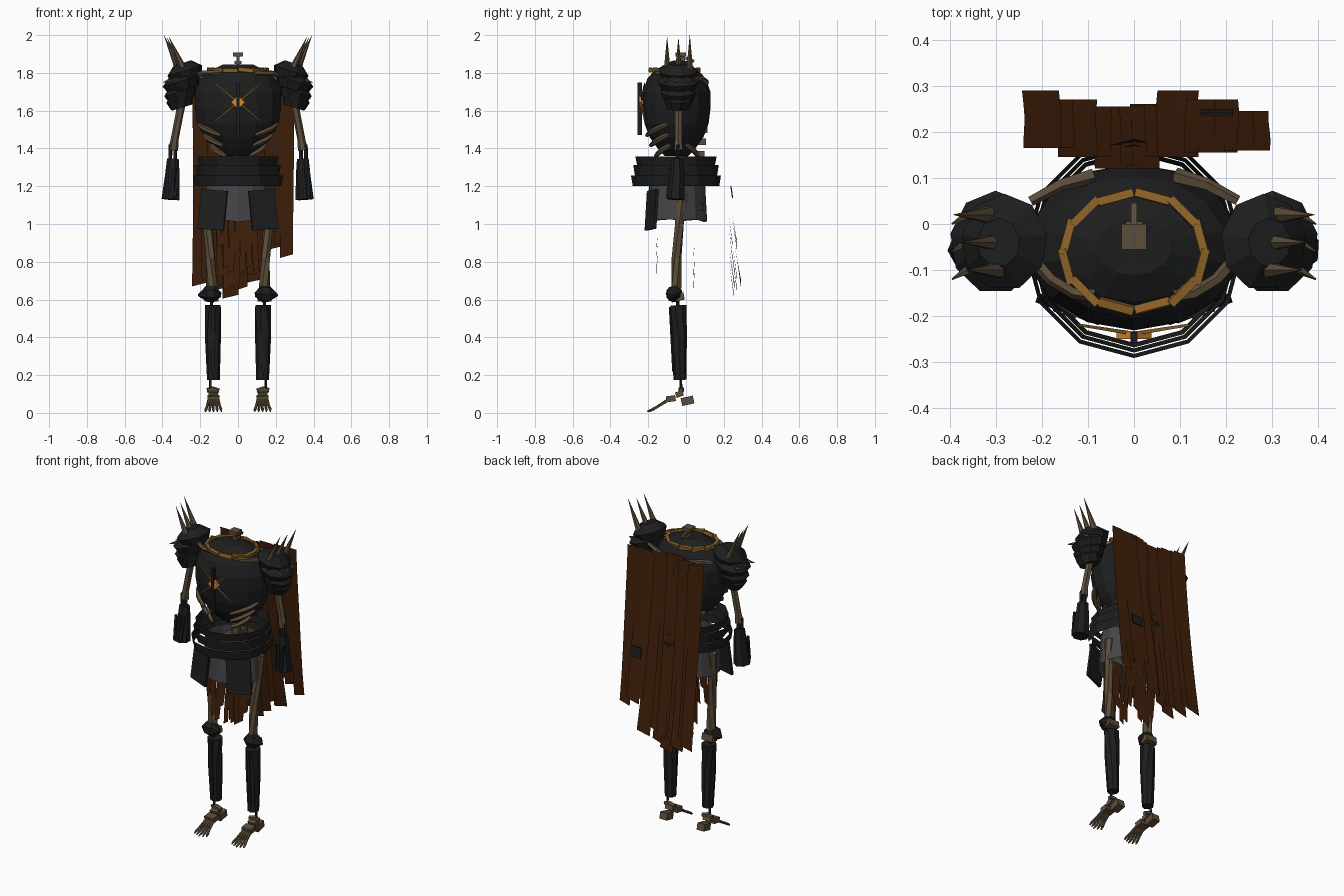
import bpy, bmesh, math, random
from math import sin, cos, pi, radians
from mathutils import Vector, Matrix, Euler

random.seed(4)
if "Cube" in bpy.data.objects:
    bpy.data.objects.remove(bpy.data.objects["Cube"])


def material(name, rgb):
    m = bpy.data.materials.new(name)
    m.use_nodes = True
    m.diffuse_color = (*rgb, 1)
    m.node_tree.nodes["Principled BSDF"].inputs["Base Color"].default_value = (*rgb, 1)
    return m


BLACK = material("black armour", (0.0125, 0.0128, 0.0133))
GREY = material("grey skirt", (0.06, 0.06, 0.067))
BONE = material("old bone", (0.108, 0.075, 0.041))
CLOTH = material("brown cloth", (0.05, 0.0135, 0.0028))
GOLD = material("dull gold", (0.28, 0.13, 0.02))
ORANGE = material("orange gem", (0.68, 0.24, 0.035))


def finish(name, bm, mat, recalc=True):
    if recalc:
        bmesh.ops.recalc_face_normals(bm, faces=bm.faces[:])
    mesh = bpy.data.meshes.new(name)
    bm.to_mesh(mesh)
    bm.free()
    mesh.materials.append(mat)
    ob = bpy.data.objects.new(name, mesh)
    bpy.context.collection.objects.link(ob)
    return ob


def box(name, loc, size, mat, rot=(0, 0, 0)):
    bm = bmesh.new()
    turn = Euler([radians(a) for a in rot]).to_matrix().to_4x4()
    bmesh.ops.create_cube(bm, size=1, matrix=Matrix.Translation(loc) @ turn @ Matrix.Diagonal((*size, 1)))
    return finish(name, bm, mat)


def tube(name, pts, radii, mat, sides=6):
    """Faceted tube along a path, with one radius per point."""
    bm = bmesh.new()
    pts = [Vector(p) for p in pts]
    rings = []
    for i, p in enumerate(pts):
        d = (pts[min(i + 1, len(pts) - 1)] - pts[max(i - 1, 0)]).normalized()
        q = d.to_track_quat('Z', 'Y')
        rings.append([bm.verts.new(p + q @ Vector((cos(a), sin(a), 0)) * radii[i])
                      for a in (2 * pi * (k + 0.5) / sides for k in range(sides))])
    for a, b in zip(rings, rings[1:]):
        for k in range(sides):
            n = (k + 1) % sides
            bm.faces.new((a[k], a[n], b[n], b[k]))
    bm.faces.new(rings[0][::-1])
    bm.faces.new(rings[-1])
    return finish(name, bm, mat)


def lathe(name, profile, mat, centre, yscale=1, sides=12, caps=False, ragged=0):
    """Profile of (radius, z) swept about a vertical axis; a vertex faces the front."""
    bm = bmesh.new()
    rings = []
    for i, (r, z) in enumerate(profile):
        rings.append([bm.verts.new((centre[0] + r * sin(a), centre[1] - yscale * r * cos(a),
                                    z + (random.uniform(0, ragged) if i == 0 else 0)))
                      for a in (2 * pi * k / sides for k in range(sides))])
    for a, b in zip(rings, rings[1:]):
        for k in range(sides):
            n = (k + 1) % sides
            bm.faces.new((a[k], a[n], b[n], b[k]))
    if caps:
        bm.faces.new(rings[0][::-1])
        bm.faces.new(rings[-1])
    return finish(name, bm, mat, caps)


def strip(name, x0, x1, top, bottom, mat, rows=6, sway=0.006):
    """Hanging cloth strip from top (y, z) to bottom (y, z), with a torn end."""
    bm = bmesh.new()
    rows_v = []
    for i in range(rows + 1):
        t = i / rows
        dx = sway * sin(t * 5 + x0 * 30) * t
        y = top[0] + (bottom[0] - top[0]) * t ** 1.25
        z = top[1] + (bottom[1] - top[1]) * t
        tear = 0.02 if i == rows else 0
        rows_v.append((bm.verts.new((x0 + dx, y, z)), bm.verts.new((x1 + dx, y, z + tear))))
    for (a, b), (c, d) in zip(rows_v, rows_v[1:]):
        bm.faces.new((a, b, d, c))
    return finish(name, bm, mat, False)


# Chest armour
AXIS = (0, -0.05)
CHEST = [(.08, 1.36), (.13, 1.40), (.185, 1.46), (.22, 1.53), (.235, 1.62), (.233, 1.70),
         (.2, 1.77), (.155, 1.81), (.08, 1.845)]
lathe("chest_armour", CHEST, BLACK, AXIS, 0.77, 14, True)

# Gold collar of bent links
for k in range(12):
    a = 2 * pi * (k + 0.5) / 12
    box(f"collar_link_{k}", (0.15 * sin(a), -0.06 - 0.122 * cos(a), 1.814), (0.078, 0.018, 0.022),
        GOLD, (random.uniform(-15, 15), random.uniform(-6, 6), math.degrees(a)))

# Neck bones and spine
box("neck_stalk", (0, -0.02, 1.87), (0.014, 0.03, 0.05), BONE)
box("neck_base", (0, -0.015, 1.855), (0.036, 0.04, 0.016), BONE)
box("neck_vertebra", (0, -0.028, 1.897), (0.055, 0.055, 0.022), BONE)
box("neck_spur", (0, 0.02, 1.87), (0.012, 0.05, 0.015), BONE, (-20, 0, 0))
for k in range(9):
    box(f"vertebra_{k}", (0, 0.096 - 0.03 * abs(k - 5) / 4, 1.24 + 0.065 * k), (0.018, 0.05, 0.035), BONE)

# Chest emblem
box("emblem_bar", (0, -0.246, 1.61), (0.016, 0.024, 0.28), BLACK)
box("emblem_gem", (0, -0.241, 1.645), (0.053, 0.018, 0.053), ORANGE, (0, 45, 0))
for s in (1, -1):
    for end in (1, -1):
        tube(f"emblem_ray_{s}_{end}", [(0, -0.238, 1.645), (s * 0.12, -0.219, 1.645 + end * 0.1)],
             [0.006, 0.004], GOLD, 4)

# Collar bones, shoulder blades and ribs
for s in (1, -1):
    tube(f"collar_bone_{s}", [(s * .215, -.08, 1.79), (s * .18, -.12, 1.80), (s * .13, -.15, 1.80), (s * .085, -.155, 1.805)],
         [.014, .013, .013, .016], BONE, 5)
    tube(f"shoulder_blade_{s}", [(s * .225, .05, 1.77), (s * .16, .085, 1.77), (s * .09, .105, 1.75)],
         [.012, .014, .018], BONE, 5)
    for k, (z, r) in enumerate(((1.50, .214), (1.445, .187), (1.39, .15))):
        spans = {"front": (25, 75), "back": (115, 160)} if k == 2 else {"front": (25, 75)}
        for part, (a0, a1) in spans.items():
            path = []
            for i in range(5):
                a = radians(a0 + (a1 - a0) * i / 4)
                lift = 0.06 * (i / 4 if part == "front" else 1 - i / 4) - 0.03
                path.append((s * r * sin(a), -0.05 - 0.81 * r * cos(a), z + lift))
            tube(f"rib_{part}_{k}_{s}", path, [.010, .014, .015, .014, .010], BONE, 5)

# Waist bands, each flaring upward, then skirt and front plates
for k, (r0, r1, z0, z1) in enumerate(((.229, .238, 1.20, 1.257), (.217, .226, 1.252, 1.312), (.205, .215, 1.306, 1.357))):
    lathe(f"waist_band_{k}", [(r0, z0), (r1, z1)], BLACK, (0, -0.053))
lathe("skirt", [(.185, 1.01), (.178, 1.12), (.17, 1.25)], GREY, (0, -0.047), 0.86, 14, ragged=0.015)
lathe("pelvis", [(.05, 1.08), (.1, 1.13), (.11, 1.2), (.05, 1.26)], BONE, (0, -0.03), 0.6, 8, True)
lathe("lumbar_bone", [(.03, 1.2), (.03, 1.38)], BONE, (0, -0.02), 1, 6, True)
for s in (1, -1):
    box(f"front_plate_{s}", (s * 0.134, -0.182, 1.075), (0.145, 0.014, 0.21), BLACK, (-5, s * -4, s * 20))
    box(f"skirt_patch_{s}", (s * 0.10, 0.082, 1.09), (0.035, 0.008, 0.035), BONE, (0, 0, s * -30))

# Cape strips: left edge, right edge, top depth, bottom depth, bottom height
CAPE = [(-.24, -.16, .165, .29, .67), (-.165, -.08, .145, .27, .64), (-.085, .0, .12, .255, .605),
        (-.005, .055, .12, .26, .65), (.05, .14, .145, .29, .69), (.14, .225, .155, .27, .86),
        (.225, .295, .16, .245, .82)]
for k, (x0, x1, y0, y1, z1) in enumerate(CAPE):
    strip(f"cape_strip_{k}", x0, x1, (y0, 1.79), (y1, z1), CLOTH, sway=0.004)
# Second layer bridging the seams
for k, (a, b) in enumerate(zip(CAPE, CAPE[1:])):
    strip(f"cape_seam_{k}", a[1] - .03, b[0] + .035, (max(a[2], b[2]), 1.78),
          (min(a[3], b[3]), max(a[4], b[4]) + .03), CLOTH, sway=0.003)
box("cape_patch", (0.18, 0.242, 1.17), (0.07, 0.006, 0.065), BLACK, (8, 0, 0))

# Ragged loincloth, front and back
for k in range(7):
    x = -0.115 + 0.032 * k
    strip(f"loin_front_{k}", x, x + 0.031, (-0.14, 1.12), (-0.155, random.uniform(.73, .88)), CLOTH, 4)
    strip(f"loin_back_{k}", x, x + 0.031, (0.06, 1.12), (0.04, random.uniform(.63, .82)), CLOTH, 4)


def shoulder_and_arm(side, s):
    # Layered shoulder plates
    layers = ((.278, 1.80, .098), (.297, 1.745, .104), (.302, 1.69, .09), (.306, 1.65, .074))
    for k, (x, z, r) in enumerate(layers):
        bm = bmesh.new()
        turn = Euler((0, radians(s * 17), 0)).to_matrix().to_4x4()
        for low, high, r0, r1 in ((-.035, .012, .8, 1), (.012, .055, 1, .5)):
            bmesh.ops.create_cone(bm, cap_ends=True, segments=9, radius1=r * r0, radius2=r * r1, depth=high - low,
                                  matrix=Matrix.Translation((s * x, -.04, z)) @ turn @
                                  Matrix.Translation((0, 0, (low + high) / 2)) @ Matrix.Diagonal((1, 1.08, 1, 1)))
        finish(f"{side}_shoulder_plate_{k}", bm, BLACK)
    # Spikes
    for k, (tx, y, tz) in enumerate(((.392, .02, 2.0), (.375, -.04, 1.985), (.365, -.10, 1.99))):
        tube(f"{side}_spike_{k}", [(s * (tx - .09), y, 1.79), (s * tx, y, tz)], [.023, .0005], BONE, 6)
        tube(f"{side}_stud_{k}", [(s * .36, y, 1.76), (s * .395, y - .02, 1.75)], [.01, .002], BONE, 5)
    # Arm bones and forearm guard
    tube(f"{side}_upper_arm_bone", [(s * .28, -.035, 1.74), (s * .31, -.038, 1.58), (s * .335, -.04, 1.45), (s * .343, -.04, 1.39)],
         [.026, .021, .021, .026], BONE)
    for dx in (-.013, .013):
        tube(f"{side}_forearm_rod_{dx}", [(s * (.345 + dx), -.042, 1.42), (s * (.35 + dx), -.05, 1.15)], [.011, .011], BLACK, 5)
    tube(f"{side}_forearm_guard", [(s * .344, -.045, 1.345), (s * .346, -.047, 1.26), (s * .355, -.055, 1.13)],
         [.032, .04, .05], BLACK, 7)
    for k in range(3):
        box(f"{side}_guard_rib_{k}", (s * (.325 + .024 * k), -.092, 1.22), (.014, .012, .15), BLACK, (-6, s * (k - 2) * 3, 0))


def leg_and_foot(side, s):
    # Thigh bone
    tube(f"{side}_thigh_bone", [(s * .165, -.02, 1.16), (s * .16, -.035, 1.0), (s * .146, -.05, .82), (s * .14, -.05, .66)],
         [.03, .026, .026, .03], BONE)
    # Knee guard with outer point
    tube(f"{side}_knee_guard", [(s * .09, -.06, .625), (s * .125, -.062, .63), (s * .165, -.06, .63), (s * .212, -.055, .622)],
         [.012, .046, .044, .004], BLACK, 7)
    box(f"{side}_knee_bone", (s * .14, -.035, .615), (.075, .05, .04), BONE, (10, 0, 0))
    # Shin guard and shin bone
    tube(f"{side}_shin_guard", [(s * .133, -.04, .57), (s * .133, -.038, .42), (s * .13, -.032, .175)],
         [.045, .043, .034], BLACK, 8)
    box(f"{side}_shin_ridge", (s * .132, -.076, .39), (.018, .012, .34), BLACK, (3, 0, 0))
    tube(f"{side}_shin_bone", [(s * .14, -.045, .62), (s * .148, -.025, .1)], [.009, .007], BLACK, 5)
    # Ankle, heel and instep
    tube(f"{side}_ankle", [(s * .10, -.025, .115), (s * .135, -.025, .125), (s * .165, -.025, .12)], [.014, .016, .012], BONE, 6)
    box(f"{side}_ankle_bone", (s * .132, -.035, .10), (.05, .04, .03), BONE, (20, 0, 0))
    box(f"{side}_heel", (s * .13, .008, .064), (.05, .066, .042), BONE, (12, 0, 0))
    box(f"{side}_instep", (s * .13, -.08, .075), (.064, .05, .032), BONE, (8, 0, 0))
    # Toes
    for k in range(5):
        u = k - 2
        tube(f"{side}_toe_{k}", [(s * (.13 + u * .012), -.095, .068), (s * (.13 + u * .017), -.15, .034),
                                 (s * (.13 + u * .02), -.175, .019), (s * (.13 + u * .021), -.205 + .008 * abs(u), .008)],
             [.009, .007, .008, .004], BONE, 5)


for side, s in (("left", 1), ("right", -1)):
    shoulder_and_arm(side, s)
    leg_and_foot(side, s)
